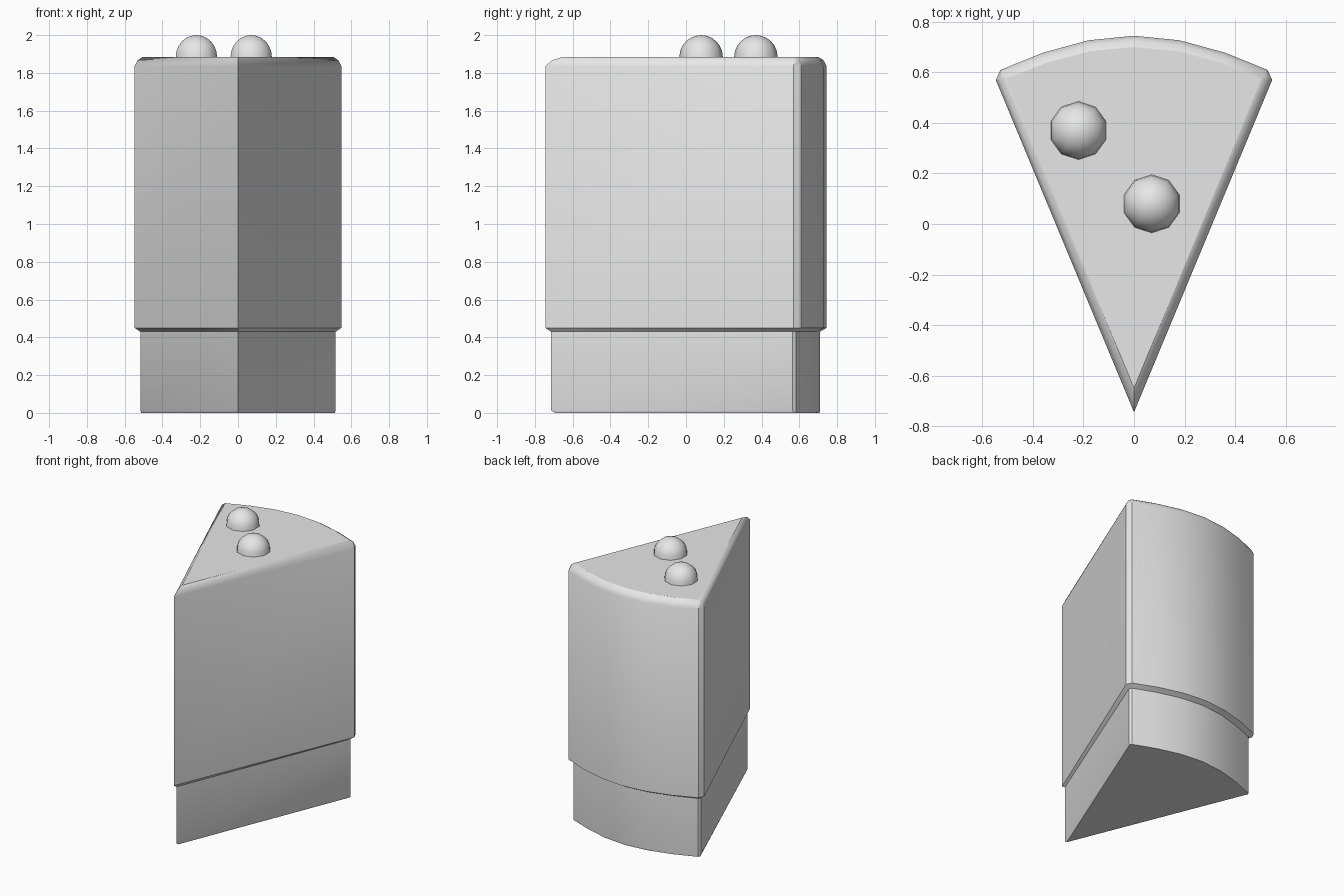
import bpy, bmesh, math
from mathutils import Vector

cube = bpy.data.objects.get("Cube")
if cube:
    bpy.data.objects.remove(cube, do_unlink=True)

GREY = (0.8, 0.8, 0.8, 1.0)
grey = bpy.data.materials.new("light_grey")
grey.use_nodes = True
grey.diffuse_color = GREY
grey.node_tree.nodes["Principled BSDF"].inputs["Base Color"].default_value = GREY


def finish(name, bm, angle, flat_caps=True):
    """Turn a bmesh into a smooth shaded object with flat end caps."""
    bmesh.ops.recalc_face_normals(bm, faces=bm.faces)
    mesh = bpy.data.meshes.new(name)
    bm.to_mesh(mesh)
    bm.free()
    mesh.materials.append(grey)
    obj = bpy.data.objects.new(name, mesh)
    bpy.context.collection.objects.link(obj)
    bpy.ops.object.select_all(action='DESELECT')
    obj.select_set(True)
    bpy.context.view_layer.objects.active = obj
    bpy.ops.object.shade_smooth_by_angle(angle=math.radians(angle))
    if flat_caps:
        for face in obj.data.polygons:
            if abs(face.normal.z) > 0.99:
                face.use_smooth = False
    return obj


def mirrored(half):
    """Close a half outline, running from tip to back centre, across x = 0."""
    return half + [(-x, y) for x, y in half[-2:0:-1]]


def blend(a, b, t):
    return [tuple(Vector(p).lerp(Vector(q), t)) for p, q in zip(a, b)]


def loft(name, rings):
    """Skin a stack of (outline, height) rings and cap both ends."""
    bm = bmesh.new()
    loops = [[bm.verts.new((x, y, z)) for x, y in mirrored(half)] for half, z in rings]
    for low, high in zip(loops, loops[1:]):
        n = len(low)
        for i in range(n):
            j = (i + 1) % n
            bm.faces.new((low[i], low[j], high[j], high[i]))
    bm.faces.new(loops[0])
    bm.faces.new(loops[-1])
    bmesh.ops.remove_doubles(bm, verts=bm.verts, dist=0.0005)
    return finish(name, bm, 35)


# Wedge outlines: tip, side corner, clipped corner, arc to back centre
outer = [(0, -0.745), (0.547, 0.57), (0.528, 0.61), (0.36, 0.678), (0.18, 0.727), (0, 0.745)]
inner = [(0, -0.65), (0.505, 0.575), (0.505, 0.575), (0.345, 0.638), (0.175, 0.684), (0, 0.70)]
stem = [(0, -0.715), (0.517, 0.565), (0.507, 0.583), (0.345, 0.645), (0.175, 0.692), (0, 0.71)]

# Lower layer with a slightly rounded foot
loft("lower_layer", [(blend(stem, inner, 0.3), 0), (stem, 0.015), (stem, 0.435)])

# Upper layer with an overhanging lip and a rounded top edge
loft("upper_layer", [(stem, 0.43), (outer, 0.45), (outer, 1.835),
                     (blend(outer, inner, 0.4), 1.868), (inner, 1.885)])

# Half-round berries on top
for name, x, y in (("back_berry", -0.22, 0.37), ("front_berry", 0.07, 0.08)):
    bm = bmesh.new()
    bmesh.ops.create_uvsphere(bm, u_segments=10, v_segments=12, radius=0.115)
    bmesh.ops.delete(bm, geom=[v for v in bm.verts if v.co.z < -0.001], context='VERTS')
    bmesh.ops.translate(bm, verts=bm.verts, vec=(x, y, 1.885))
    finish(name, bm, 60, flat_caps=False)
